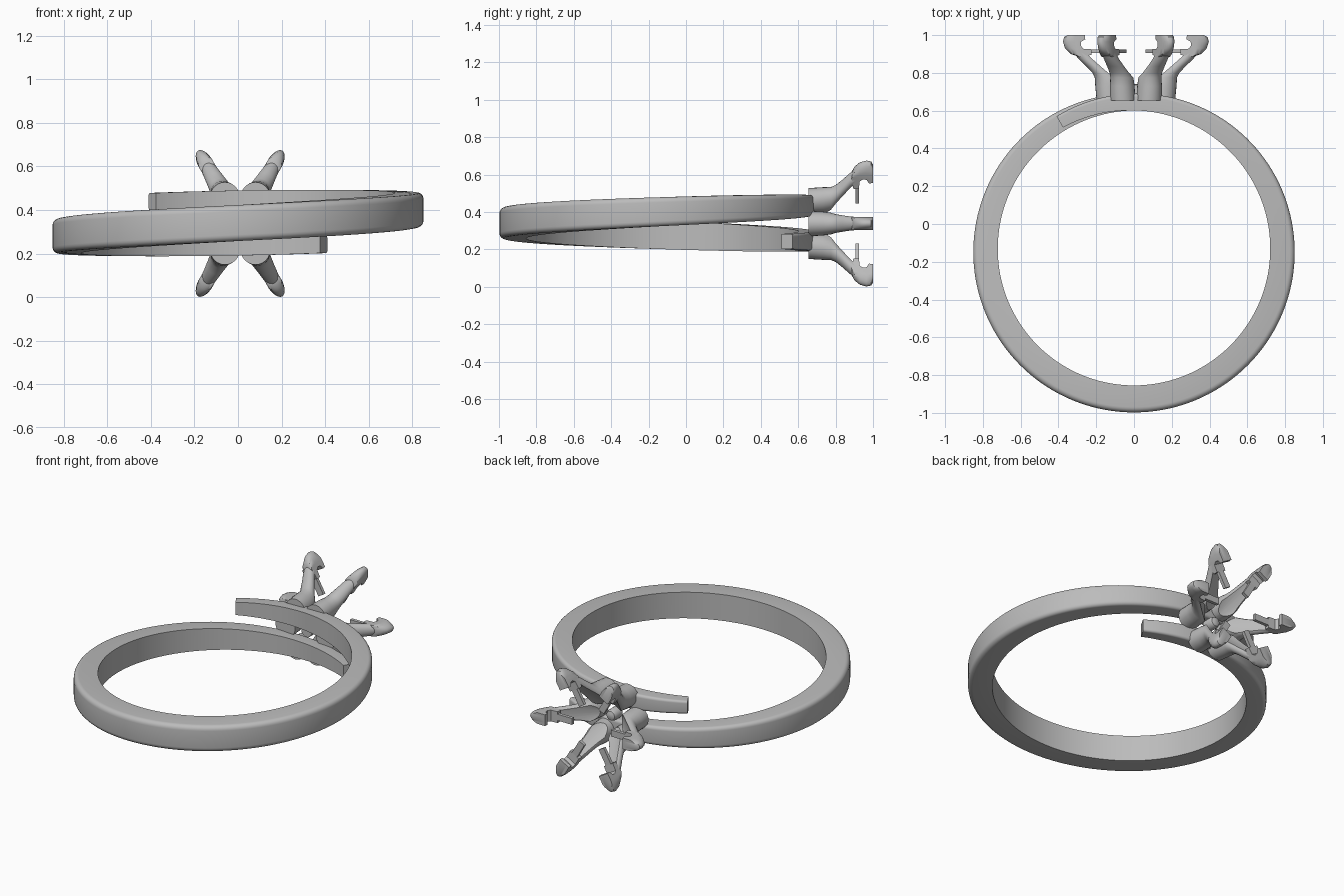
import bpy, bmesh
from math import sin, cos, pi, radians

cube = bpy.data.objects.get("Cube")
if cube:
    bpy.data.objects.remove(cube, do_unlink=True)

metal = bpy.data.materials.new("grey metal")
metal.use_nodes = True
metal.diffuse_color = (0.5, 0.5, 0.5, 1)
metal.node_tree.nodes["Principled BSDF"].inputs["Base Color"].default_value = (0.5, 0.5, 0.5, 1)

CENTRE = (0.01, 0, 0.338)   # axis of the claw setting


def finish(bm, name, location=(0, 0, 0)):
    bmesh.ops.recalc_face_normals(bm, faces=bm.faces)
    mesh = bpy.data.meshes.new(name)
    bm.to_mesh(mesh)
    bm.free()
    mesh.materials.append(metal)
    obj = bpy.data.objects.new(name, mesh)
    obj.location = location
    bpy.context.collection.objects.link(obj)
    return obj


def loft(name, sections, location=(0, 0, 0)):
    """Skin a list of equal closed outlines and cap both ends."""
    bm = bmesh.new()
    rings = [[bm.verts.new(p) for p in s] for s in sections]
    n = len(rings[0])
    for a, b in zip(rings, rings[1:]):
        for i in range(n):
            j = (i + 1) % n
            bm.faces.new((a[i], a[j], b[j], b[i]))
    bm.faces.new(rings[0])
    bm.faces.new(rings[-1])
    return finish(bm, name, location)


def activate(obj):
    bpy.ops.object.select_all(action='DESELECT')
    obj.select_set(True)
    bpy.context.view_layer.objects.active = obj


def smooth(obj, angle=35):
    activate(obj)
    bpy.ops.object.shade_smooth_by_angle(angle=radians(angle))


# Overlapping spiral band: square inside, rounded outside, tapered to both ends
outline = [(-1, 1), (-1, -1)]
for start, v in ((-90, -0.65), (0, 0.65)):
    for i in range(6):
        a = radians(start + 18 * i)
        outline.append((0.6 + 0.4 * cos(a), v + 0.35 * sin(a)))

sections = []
STEPS = 168
for i in range(STEPS + 1):
    x = 2 * i / STEPS - 1
    a = radians(270 + 210 * x)
    half_w = 0.0715 - 0.037 * abs(x) ** 2
    half_h = 0.0825 - 0.0425 * abs(x) ** 2.5
    z = 0.34 + 0.098 * sin(x * pi / 2)
    sections.append([((0.786 + u * half_w) * cos(a),
                      -0.14 + (0.786 + u * half_w) * sin(a),
                      z + v * half_h) for u, v in outline])
smooth(loft("spiral_band", sections))

# Claw stem: round foot leaning outward into a thinner arm
stem_path = [  # radius, y, radial half size, side half size
    (0.14, 0.655, 0.068, 0.068), (0.145, 0.73, 0.07, 0.064),
    (0.148, 0.775, 0.07, 0.058), (0.175, 0.80, 0.055, 0.05),
    (0.215, 0.835, 0.048, 0.044), (0.26, 0.875, 0.045, 0.038),
    (0.29, 0.91, 0.04, 0.035)]
sections = [[(r + hr * cos(2 * pi * k / 24), y, ht * sin(2 * pi * k / 24))
             for k in range(24)] for r, y, hr, ht in stem_path]
stem = loft("claw_stem", sections, CENTRE)

# Conical stone seat carved out of the stem
bm = bmesh.new()
bmesh.ops.create_cone(bm, cap_ends=True, segments=64, radius1=0, radius2=0.316, depth=0.29)
for v in bm.verts:
    v.co = (v.co.x, 0.805 + v.co.z, -v.co.y)
cutter = finish(bm, "seat_cutter", CENTRE)
cutter.hide_render = True
activate(stem)
mod = stem.modifiers.new("seat", 'BOOLEAN')
mod.operation = 'DIFFERENCE'
mod.solver = 'EXACT'
mod.object = cutter
bpy.ops.object.modifier_apply(modifier=mod.name)
bpy.data.objects.remove(cutter, do_unlink=True)
smooth(stem)

# Hooked claw tip with a notch facing the axis and a rounded outer end
hook = [(0.235, 0.895), (0.30, 0.885), (0.345, 0.9), (0.375, 0.93),
        (0.386, 0.965), (0.38, 0.99), (0.36, 1.0), (0.27, 1.0),
        (0.268, 0.978), (0.29, 0.965), (0.292, 0.945), (0.28, 0.928), (0.235, 0.925)]
sections = []
for k in range(-6, 7):
    a = radians(13 * k)
    sections.append([(r if r < 0.31 else 0.31 + (r - 0.31) * cos(a), y, 0.036 * sin(a))
                     for r, y in hook])
tip = loft("claw_tip", sections, CENTRE)
smooth(tip, 40)

# Thin seat tab reaching toward the axis
tab = loft("claw_tab", [[(r, y, s * 0.02) for r, y in
           ((0.135, 0.905), (0.26, 0.905), (0.26, 0.925), (0.135, 0.925))]
           for s in (-1, 1)], CENTRE)

# Six claws around the setting axis
for part in (stem, tip, tab):
    for k in range(1, 6):
        copy = part.copy()
        copy.name = f"{part.name}_{k + 1}"
        copy.rotation_euler.y = k * pi / 3
        bpy.context.collection.objects.link(copy)

# Small rounded pin in the middle of the setting
sections = [[(r * cos(2 * pi * k / 20), y, r * sin(2 * pi * k / 20)) for k in range(20)]
            for r, y in ((0.035, 0.665), (0.035, 0.72), (0.028, 0.735), (0.012, 0.742))]
smooth(loft("centre_pin", sections, CENTRE))
